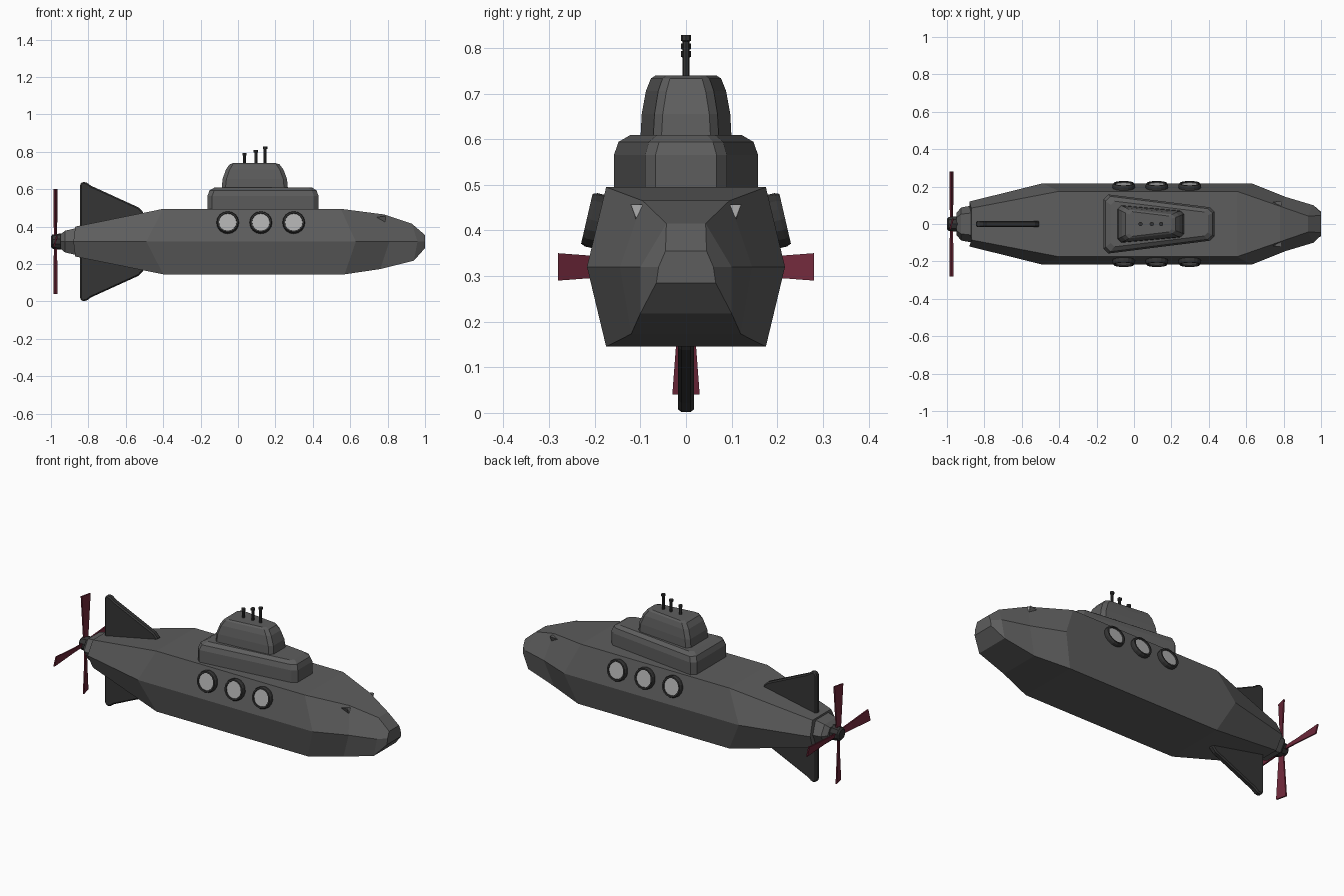
import bpy, bmesh
from math import sin, cos, pi, radians
from mathutils import Vector, Matrix

if "Cube" in bpy.data.objects:
    bpy.data.objects.remove(bpy.data.objects["Cube"])


def material(name, rgb):
    m = bpy.data.materials.new(name)
    m.diffuse_color = (*rgb, 1)
    m.use_nodes = True
    m.node_tree.nodes["Principled BSDF"].inputs["Base Color"].default_value = m.diffuse_color
    return m


HULL = material("hull_grey", (0.11, 0.11, 0.11))
DARK = material("dark_grey", (0.035, 0.035, 0.035))
GLASS = material("glass_grey", (0.42, 0.42, 0.42))
RED = material("dark_red", (0.15, 0.02, 0.04))


def loft(name, rings, mat, caps=True):
    """Skin a row of rings with equal point counts, closing both ends."""
    bm = bmesh.new()
    rows = [[bm.verts.new(p) for p in r] for r in rings]
    n = len(rows[0])
    for a, b in zip(rows, rows[1:]):
        for i in range(n):
            j = (i + 1) % n
            bm.faces.new((a[i], a[j], b[j], b[i]))
    if caps:
        bm.faces.new(rows[0])
        bm.faces.new(rows[-1])
    bmesh.ops.recalc_face_normals(bm, faces=bm.faces)
    me = bpy.data.meshes.new(name)
    bm.to_mesh(me)
    bm.free()
    me.materials.append(mat)
    ob = bpy.data.objects.new(name, me)
    bpy.context.collection.objects.link(ob)
    return ob


def lathe(name, profile, centre, axis, side, n, mat):
    """Revolve (radius, height) pairs around an axis."""
    c, a, u = Vector(centre), Vector(axis), Vector(side)
    v = a.cross(u)
    return loft(name, [[c + a * h + u * (r * cos(2 * pi * i / n)) + v * (r * sin(2 * pi * i / n))
                        for i in range(n)] for r, h in profile], mat)


# Hull: top, middle and bottom edge points of each section, mirrored in y
sections = [
    ((-.87, .085, .40), (-.88, .12, .32), (-.87, .085, .24)),
    ((-.40, .175, .495), (-.49, .217, .32), (-.40, .175, .145)),
    ((.55, .175, .495), (.63, .217, .32), (.57, .175, .145)),
    ((.78, .095, .465), (.81, .145, .32), (.76, .12, .173)),
    ((.93, .043, .415), (.96, .10, .32), (.94, .10, .218)),
    ((1.0, .045, .355), (1.0, .06, .32), (1.0, .065, .285)),
]
loft("hull", [list(s) + [(x, -y, z) for x, y, z in reversed(s)] for s in sections], HULL)

# Stern cap
loft("stern_cap", [[(x, y * .6, .32 + h), (x, y, .32), (x, y * .6, .32 - h),
                    (x, -y * .6, .32 - h), (x, -y, .32), (x, -y * .6, .32 + h)]
                   for x, y, h in ((-.85, .102, .075), (-.925, .088, .058), (-.948, .06, .038))], HULL)


# Conning tower: chamfered trapezoid levels, narrower toward the bow
def level(x0, x1, y0, y1, z, c):
    half = [(x0, y0 - c), (x0 + c, y0), (x1 - c, y1 + c * .3), (x1, y1 - c * .6)]
    return [(x, y, z) for x, y in half] + [(x, -y, z) for x, y in reversed(half)]


loft("tower_base", [level(-.163, .43, .158, .082, .48, .025),
                    level(-.163, .43, .158, .082, .565, .025),
                    level(-.152, .42, .148, .074, .594, .025),
                    level(-.125, .395, .122, .058, .609, .02)], HULL)
loft("tower_top", [level(-.088, .267, .10, .066, .60, .02),
                   level(-.082, .262, .097, .063, .655, .02),
                   level(-.065, .243, .088, .055, .705, .02),
                   level(-.045, .222, .077, .046, .733, .018),
                   level(-.025, .20, .066, .038, .74, .015)], HULL)

# Periscopes
for i, (x, top) in enumerate(((.035, .793), (.095, .81), (.145, .828))):
    h = top - .73
    lathe(f"periscope_{i + 1}", [(.008, 0), (.008, h - .014), (.0115, h - .012), (.0115, h)],
          (x, 0, .73), (0, 0, 1), (1, 0, 0), 8, DARK)

# Portholes and headlights on both sides
tilt = radians(13)
for side, s in (("left", 1), ("right", -1)):
    axis = (0, s * cos(tilt), sin(tilt))
    for i, x in enumerate((-.055, .122, .298)):
        c = (x, s * .194, .42)
        lathe(f"porthole_rim_{side}_{i + 1}", [(.06, -.02), (.06, .014), (.056, .024), (.048, .024), (.046, .012)],
              c, axis, (1, 0, 0), 16, DARK)
        lathe(f"porthole_glass_{side}_{i + 1}", [(.047, 0), (.047, .017)], c, axis, (1, 0, 0), 16, GLASS)
    front = [(.785, s * .075, .457), (.785, s * .122, .457), (.785, s * .11, .425)]
    mid = Vector((.70, s * .112, .443))
    loft(f"headlight_{side}", [[mid.lerp(Vector(p), .08) for p in front], front], HULL)
    hub = sum((Vector(p) for p in front), Vector()) / 3
    lens = [hub.lerp(Vector(p), .85) for p in front]
    loft(f"headlight_lens_{side}", [lens, [p + Vector((.003, 0, 0)) for p in lens]], GLASS)

# Tail fins: one profile, flipped for the lower fin
fin = [(-.845, 0), (-.845, .305), (-.832, .32), (-.808, .315), (-.785, .298), (-.53, .182), (-.505, .155), (-.505, 0)]
for name, s in (("upper_fin", 1), ("lower_fin", -1)):
    ob = loft(name, [[(x, y, .32 + s * z) for x, z in fin] for y in (-.017, .017)], DARK)
    bev = ob.modifiers.new("edge", 'BEVEL')
    bev.width = .007
    bev.segments = 1

# Propeller hub and four pitched blades
lathe("propeller_hub", [(.028, -.03), (.038, -.022), (.042, .01), (.042, .035)],
      (-.97, 0, .32), (1, 0, 0), (0, 0, 1), 10, DARK)
for i in range(4):
    rot = Matrix.Rotation(i * pi / 2, 3, 'X')
    rings = []
    for r, w, p in ((.02, .012, .004), (.12, .018, .006), (.28, .03, .007)):
        pts = [(-p - .004, -w, r), (-p + .004, -w, r), (p + .004, w, r), (p - .004, w, r)]
        rings.append([rot @ Vector(q) + Vector((-.976, 0, .32)) for q in pts])
    loft(f"propeller_blade_{i + 1}", rings, RED)
